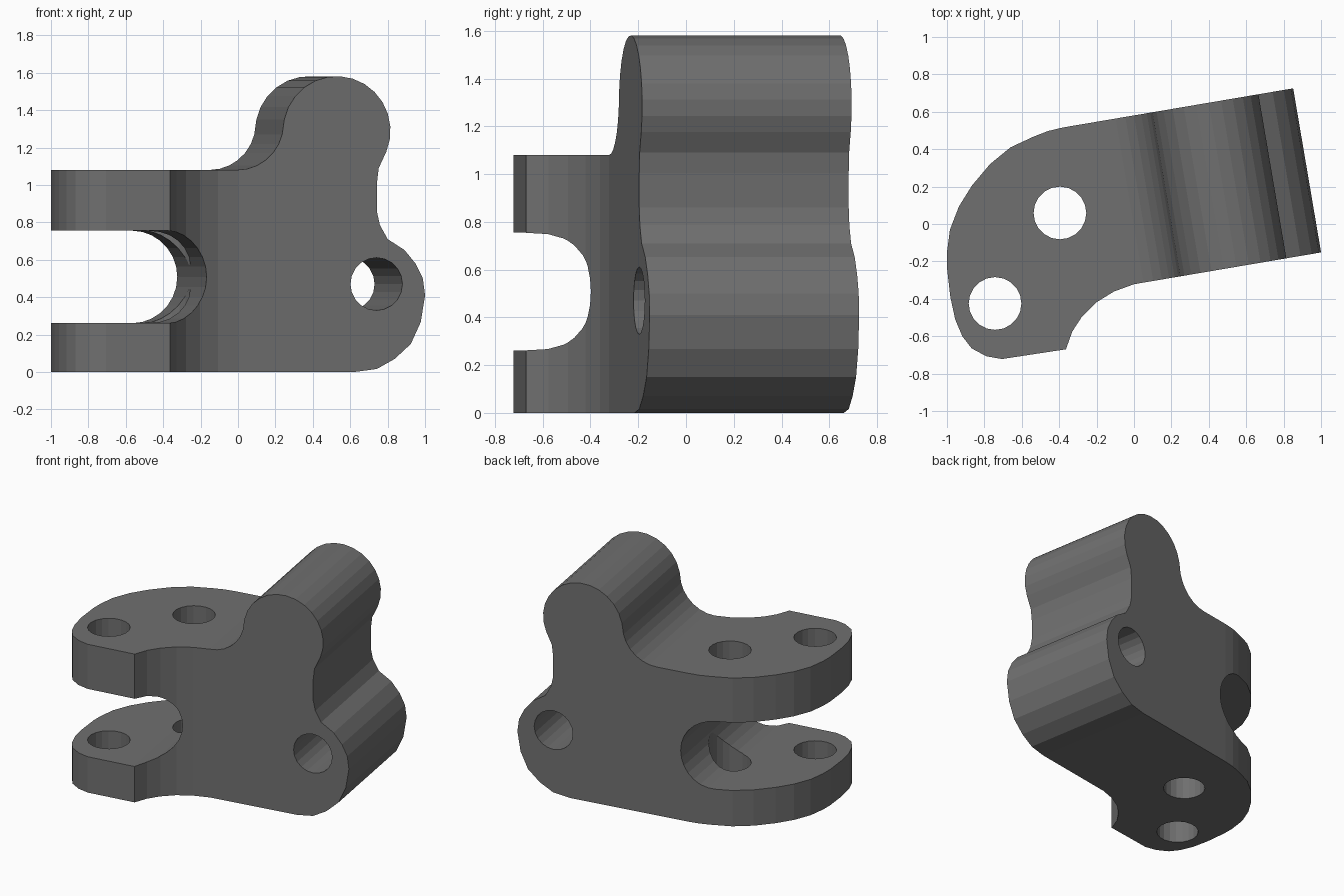
import bpy, bmesh
from math import radians, cos, sin, pi
from mathutils import Matrix

if "Cube" in bpy.data.objects:
    bpy.data.objects.remove(bpy.data.objects["Cube"])

TILT = radians(9.65)  # turn of the lug block in plan


def arc(cx, cy, r, a0, a1, n):
    return [(cx + r * cos(radians(a0 + (a1 - a0) * i / n)),
             cy + r * sin(radians(a0 + (a1 - a0) * i / n))) for i in range(n + 1)]


def prism(name, pts, low, high, upright):
    """Extrude an outline along z, or (upright=False) along the tilted depth axis."""
    bm = bmesh.new()
    if upright:
        place = Matrix.Identity(4)
    else:
        place = Matrix.Rotation(TILT, 4, 'Z') @ Matrix.Rotation(pi / 2, 4, 'X')
    face = bm.faces.new([bm.verts.new((x, y, low)) for x, y in pts])
    ext = bmesh.ops.extrude_face_region(bm, geom=[face])
    top = [v for v in ext['geom'] if isinstance(v, bmesh.types.BMVert)]
    bmesh.ops.translate(bm, verts=top, vec=(0, 0, high - low))
    bm.transform(place)
    bmesh.ops.recalc_face_normals(bm, faces=bm.faces[:])
    mesh = bpy.data.meshes.new(name)
    bm.to_mesh(mesh)
    bm.free()
    ob = bpy.data.objects.new(name, mesh)
    bpy.context.collection.objects.link(ob)
    return ob


def combine(target, cutter, operation):
    cutter.hide_render = True
    mod = target.modifiers.new(operation.title(), 'BOOLEAN')
    mod.operation, mod.object, mod.solver = operation, cutter, 'EXACT'
    bpy.context.view_layer.objects.active = target
    bpy.ops.object.modifier_apply(modifier=mod.name)
    bpy.data.objects.remove(cutter, do_unlink=True)


def drill(target, centres, upright):
    for x, y in centres:
        ring = arc(x, y, .141, 0, 360, 20)[:-1]
        combine(target, prism("pin_hole", ring, -2, 2, upright), 'DIFFERENCE')


# Plan outline: straight block on the right, curved pad on the left
plan = [(-.38, .516), (-.46, .497), (-.535, .468), (-.66, .41), (-.77, .32),
        (-.866, .206), (-.936, .094), (-.984, -.03), (-1, -.152), (-1, -.233),
        (-.982, -.39), (-.956, -.51), (-.918, -.6), (-.868, -.665), (-.79, -.707),
        (-.706, -.722), (-.364, -.67), (-.33, -.575), (-.278, -.495),
        (-.203, -.42), (-.107, -.361), (0, -.322), (1.2, -.118), (1.05, .759)]
bracket = prism("clevis_bracket", plan, -.1, 1.8, True)
drill(bracket, [(-.743, -.425), (-.396, .059)], True)

# Side profile: base, lower lug, waist, upper lug, fillet, fork slot
lower_lug = [(.624, 0), (.742, .016), (.838, .07), (.924, .15), (.977, .267),
             (1, .41), (.988, .5), (.95, .578), (.89, .652), (.80, .71),
             (.758, .786), (.742, .86), (.742, 1.005), (.752, 1.09)]
profile = [(-1.5, 0)] + [(x * 1.014 - .0534, z) for x, z in lower_lug]
profile += arc(.482, 1.29, .291, -23, 168, 14)
profile += arc(-.057, 1.33, .25, -14, -90, 6)
profile += [(-1.5, 1.08), (-1.5, .755)]
profile += arc(-.479, .508, .247, 90, -90, 14) + [(-1.5, .261)]
side = prism("side_profile", profile, -1.5, 1.5, False)
drill(side, [(.481, 1.291), (.697, .47)], False)
combine(bracket, side, 'INTERSECT')

# Dark grey finish
grey = bpy.data.materials.new("dark_grey")
grey.diffuse_color = (.16, .16, .16, 1)
grey.use_nodes = True
grey.node_tree.nodes["Principled BSDF"].inputs["Base Color"].default_value = grey.diffuse_color
bracket.data.materials.clear()
bracket.data.materials.append(grey)
